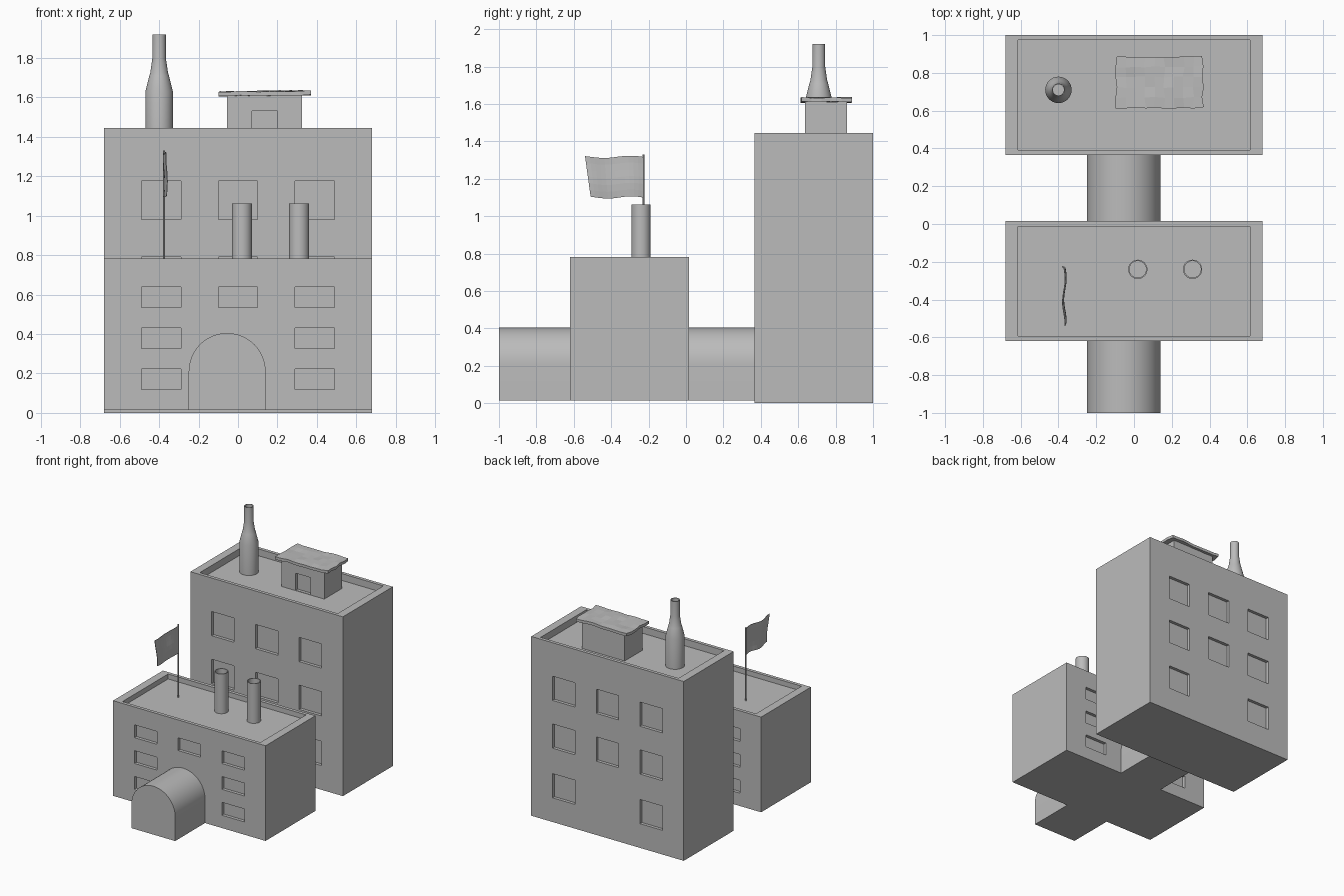
import bpy, bmesh, math, random
from mathutils import Vector

if "Cube" in bpy.data.objects:
    bpy.data.objects.remove(bpy.data.objects["Cube"])

random.seed(4)
grey = bpy.data.materials.new("plain_grey")
grey.diffuse_color = (0.5, 0.5, 0.5, 1)
grey.use_nodes = True
grey.node_tree.nodes["Principled BSDF"].inputs["Base Color"].default_value = grey.diffuse_color


def finish(name, bm, smooth=False):
    bmesh.ops.recalc_face_normals(bm, faces=bm.faces)
    me = bpy.data.meshes.new(name)
    bm.to_mesh(me)
    bm.free()
    me.materials.append(grey)
    ob = bpy.data.objects.new(name, me)
    bpy.context.collection.objects.link(ob)
    if smooth:
        bpy.context.view_layer.objects.active = ob
        ob.select_set(True)
        bpy.ops.object.shade_smooth_by_angle(angle=math.radians(35))
        ob.select_set(False)
    return ob


def add_box(bm, lo, hi):
    lo, hi = Vector(lo), Vector(hi)
    vs = bmesh.ops.create_cube(bm, size=1)["verts"]
    for v in vs:
        v.co = (lo + hi) / 2 + v.co * (hi - lo)


def carve(ob, boxes):
    bm = bmesh.new()
    for lo, hi in boxes:
        add_box(bm, lo, hi)
    cutter = finish("cutter", bm)
    cutter.hide_render = True
    mod = ob.modifiers.new("carve", "BOOLEAN")
    mod.operation, mod.solver, mod.object = "DIFFERENCE", "EXACT", cutter
    bpy.context.view_layer.objects.active = ob
    bpy.ops.object.modifier_apply(modifier=mod.name)
    bpy.data.objects.remove(cutter)


def lathe(name, profile, x, y, seg=32):
    bm = bmesh.new()
    rings = [[bm.verts.new((x + r * math.cos(2 * math.pi * i / seg),
                            y + r * math.sin(2 * math.pi * i / seg), z))
              for i in range(seg)] for r, z in profile]
    for a, b in zip(rings, rings[1:]):
        for i in range(seg):
            j = (i + 1) % seg
            bm.faces.new((a[i], a[j], b[j], b[i]))
    bm.faces.new(rings[0])
    bm.faces.new(rings[-1])
    return finish(name, bm, True)


def building(name, y0, y1, z0, z1, sink, rows, middle):
    """Block with a sunken roof and recessed windows front and back."""
    bm = bmesh.new()
    add_box(bm, (-.68, y0, z0), (.68, y1, z1))
    ob = finish(name, bm)
    cuts = [((-.615, y0 + .027, z1 - sink), (.615, y1 - .027, z1 + .1))]
    for n, (a, b) in enumerate(rows):
        for x in (-.39, 0, .39):
            if x == 0 and n >= middle:
                continue
            for y in (y0, y1):
                cuts.append(((x - .1, y - .025, a), (x + .1, y + .025, b)))
    carve(ob, cuts)


building("rear_building", .365, 1, 0, 1.445, .055,
         [(.98, 1.175), (.595, .79), (.195, .39)], 2)
building("front_building", -.62, .015, .015, .782, .04,
         [(.535, .638), (.327, .43), (.118, .222)], 1)

# Arched entrance and link corridor
for name, y0, y1 in (("arched_entrance", -1, -.61), ("arched_corridor", .005, .375)):
    bm = bmesh.new()
    outline = [(-.25, .015)]
    for i in range(25):
        t = math.pi * (1 - i / 24)
        outline.append((-.055 + .195 * math.cos(t), .21 + .195 * math.sin(t)))
    outline.append((.14, .015))
    f = bm.faces.new([bm.verts.new((x, y0, z)) for x, z in outline])
    ext = bmesh.ops.extrude_face_region(bm, geom=[f], use_keep_orig=True)["geom"]
    for v in ext:
        if isinstance(v, bmesh.types.BMVert):
            v.co.y = y1
    finish(name, bm, True)

# Chimneys
lathe("tall_chimney", [(.07, 1.38), (.07, 1.63), (.05, 1.71), (.045, 1.725),
                       (.034, 1.8), (.034, 1.92), (.029, 1.92), (.029, 1.6)], -.4, .71)
for n, x in enumerate((.02, .31)):
    lathe("front_chimney_%d" % (n + 1),
          [(.051, .73), (.051, 1.062), (.044, 1.062), (.044, .8)], x, -.24)

# Roof hut with a recessed doorway
bm = bmesh.new()
add_box(bm, (-.055, .635, 1.38), (.325, .86, 1.61))
carve(finish("roof_hut", bm), [((.07, .6, 1.393), (.2, .66, 1.53))])


def uneven_sheet(name, nu, nv, place, normal, thick):
    """Closed thin sheet whose points come from place(u, v)."""
    bm = bmesh.new()
    g = [[bm.verts.new(place(i / nu, j / nv)) for j in range(nv + 1)] for i in range(nu + 1)]
    for i in range(nu):
        for j in range(nv):
            bm.faces.new((g[i][j], g[i + 1][j], g[i + 1][j + 1], g[i][j + 1]))
    ext = bmesh.ops.extrude_face_region(bm, geom=bm.faces[:], use_keep_orig=True)["geom"]
    for v in ext:
        if isinstance(v, bmesh.types.BMVert):
            v.co += Vector(normal) * thick
    return finish(name, bm)


def jitter(a):
    return random.uniform(-a, a)


# Weathered hut roof
uneven_sheet("hut_roof", 9, 5,
             lambda u, v: (-.095 + .46 * u + jitter(.005), .615 + .27 * v + jitter(.004),
                           1.607 + .006 * u + jitter(.004)), (0, 0, 1), .022)

# Flag and pole
lathe("flag_pole", [(.006, .72), (.006, 1.33)], -.375, -.227, 10)
uneven_sheet("flag", 12, 6,
             lambda u, v: (-.37 + .007 * math.sin(u * 8) + .004 * math.sin(v * 5),
                           -.23 - .28 * u - .03 * u * v,
                           1.1 + .217 * v + .006 * math.sin(u * 7)), (1, 0, 0), .003)
